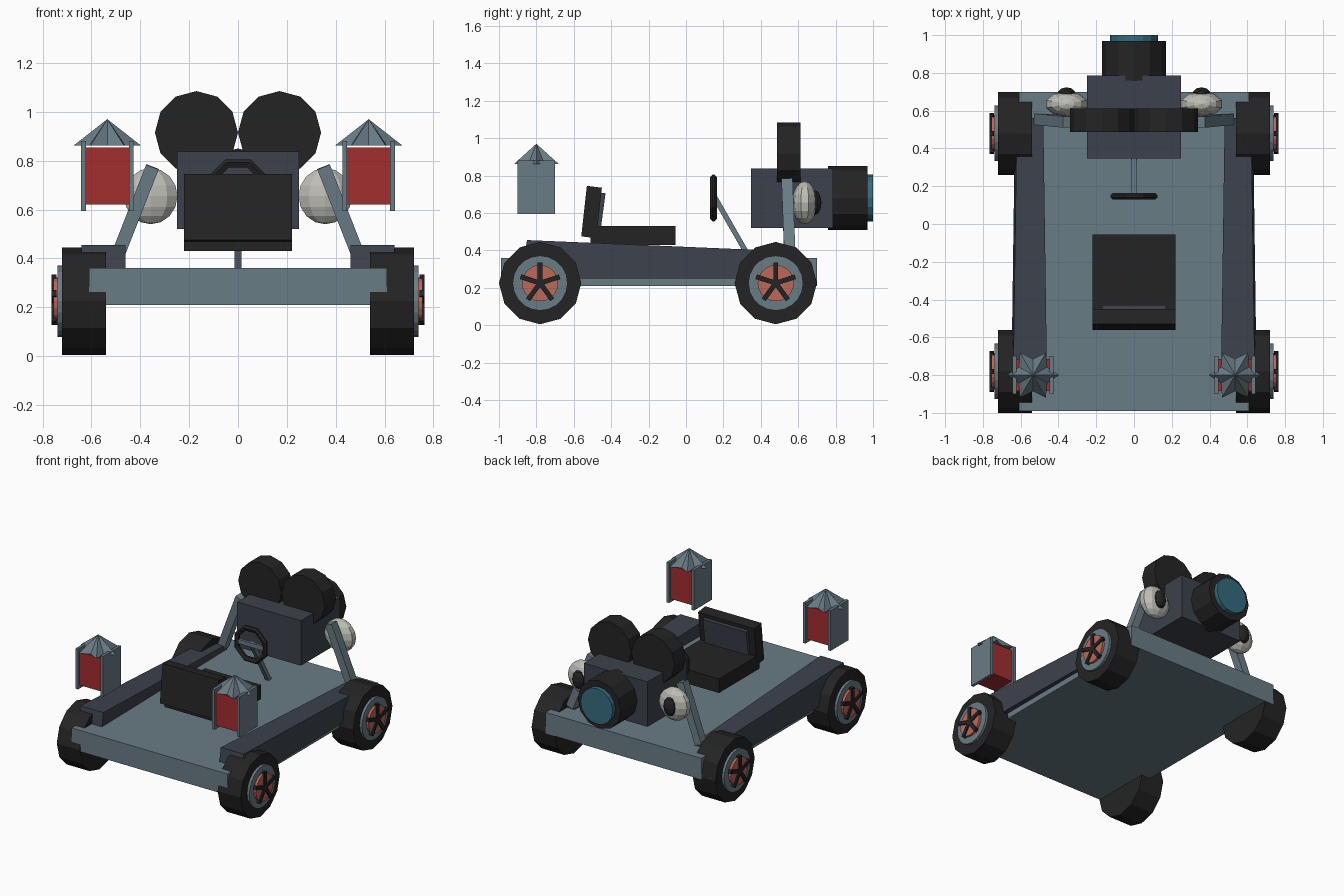
import bpy, bmesh, math
from mathutils import Matrix, Vector

if "Cube" in bpy.data.objects:
    bpy.data.objects.remove(bpy.data.objects["Cube"])

def srgb(r, g, b):
    f = lambda c: c / 12.92 if c <= 0.04045 else ((c + 0.055) / 1.055) ** 2.4
    return (f(r / 255), f(g / 255), f(b / 255), 1)

def material(name, *rgb):
    m = bpy.data.materials.new(name)
    m.diffuse_color = srgb(*rgb)
    m.use_nodes = True
    m.node_tree.nodes["Principled BSDF"].inputs["Base Color"].default_value = m.diffuse_color
    return m

STEEL = material("steel_grey", 105, 124, 133)
SLATE = material("dark_slate", 60, 66, 76)
BLACK = material("soft_black", 36, 36, 36)
RED = material("lantern_red", 162, 45, 47)
COPPER = material("copper_orange", 188, 104, 88)
WHITE = material("eye_white", 190, 190, 181)
TEAL = material("lens_teal", 53, 108, 127)

def finish(name, bm, mat):
    bmesh.ops.recalc_face_normals(bm, faces=bm.faces)
    me = bpy.data.meshes.new(name)
    bm.to_mesh(me)
    bm.free()
    me.materials.append(mat)
    ob = bpy.data.objects.new(name, me)
    bpy.context.collection.objects.link(ob)
    return ob

def box(name, x, y, z, mat):
    """Box from (min, max) ranges."""
    bm = bmesh.new()
    c = [(a[0] + a[1]) / 2 for a in (x, y, z)]
    s = [abs(a[1] - a[0]) for a in (x, y, z)]
    bmesh.ops.create_cube(bm, size=1, matrix=Matrix.Translation(c) @ Matrix.Diagonal((*s, 1)))
    return finish(name, bm, mat)

def disc(name, axis, centre, r, depth, mat, sides=12):
    """Prism along the x or y axis."""
    rot = Matrix.Rotation(math.pi / 2, 4, 'Y' if axis == 'x' else 'X')
    bm = bmesh.new()
    bmesh.ops.create_cone(bm, cap_ends=True, segments=sides, radius1=r, radius2=r,
                          depth=depth, matrix=Matrix.Translation(centre) @ rot)
    return finish(name, bm, mat)

def beam(name, a, b, w, d, mat):
    """Square bar between two points."""
    a, b = Vector(a), Vector(b)
    v = (b - a).normalized()
    side = v.cross(Vector((0, 1, 0)))
    if side.length < 0.01:
        side = Vector((1, 0, 0))
    side.normalize()
    other = v.cross(side)
    bm = bmesh.new()
    ends = [[bm.verts.new(p + side * i * w / 2 + other * j * d / 2)
             for i, j in ((-1, -1), (1, -1), (1, 1), (-1, 1))] for p in (a, b)]
    loft(bm, ends)
    return finish(name, bm, mat)

def loft(bm, rings):
    n = len(rings[0])
    for p, q in zip(rings, rings[1:]):
        for i in range(n):
            bm.faces.new((p[i], p[(i + 1) % n], q[(i + 1) % n], q[i]))
    bm.faces.new(rings[0])
    bm.faces.new(rings[-1])

def extrude_x(name, profile, half, mat):
    """Side profile (y, z) extruded across x."""
    bm = bmesh.new()
    loft(bm, [[bm.verts.new((x, y, z)) for y, z in profile] for x in (-half, half)])
    return finish(name, bm, mat)

def ellipsoid(name, centre, radii, mat, u, v):
    bm = bmesh.new()
    bmesh.ops.create_uvsphere(bm, u_segments=u, v_segments=v, radius=1,
                              matrix=Matrix.Translation(centre) @ Matrix.Diagonal((*radii, 1)))
    return finish(name, bm, mat)

# Chassis deck
box("chassis_deck", (-0.61, 0.61), (-0.99, 0.70), (0.21, 0.36), STEEL)

for s, side in ((1, "right"), (-1, "left")):
    # Tapered side rails
    bm = bmesh.new()
    rings = []
    for y0, y1, x0, x1, top in ((-0.885, -0.85, 0.46, 0.64, 0.455), (0.56, 0.56, 0.48, 0.62, 0.395)):
        rings.append([bm.verts.new((s * x, y, z)) for x, y, z in
                      ((x0, y0, 0.25), (x1 + 0.01, y0, 0.25), (x1, y1, top), (x0, y1, top))])
    loft(bm, rings)
    finish(side + "_rail", bm, SLATE)

    # Wheels: tyre, rim, hub disc and five spokes
    for y, end in ((-0.78, "front"), (0.48, "rear")):
        n = f"{side}_{end}_"
        c = lambda x: (s * x, y, 0.225)
        disc(n + "tyre", 'x', c(0.63), 0.22, 0.18, BLACK)
        disc(n + "rim", 'x', c(0.70), 0.147, 0.076, STEEL, 20)
        disc(n + "hub", 'x', c(0.71), 0.097, 0.09, COPPER, 20)
        bm = bmesh.new()
        for k in range(5):
            m = (Matrix.Translation(c(0.753)) @ Matrix.Rotation(k * math.tau / 5, 4, 'X')
                 @ Matrix.Translation((0, 0, 0.055)) @ Matrix.Diagonal((0.022, 0.026, 0.11, 1)))
            bmesh.ops.create_cube(bm, size=1, matrix=m)
        finish(n + "spokes", bm, BLACK)

    # Slanted arms holding the camera
    beam(side + "_support_arm", (s * 0.505, 0.555, 0.38), (s * 0.35, 0.54, 0.775), 0.055, 0.06, STEEL)

    # Film reels
    disc(side + "_film_reel", 'y', (s * 0.17, 0.55, 0.915), 0.17, 0.125, BLACK)

    # Eyes with pupils
    ellipsoid(side + "_eye", (s * 0.357, 0.635, 0.655), (0.115, 0.067, 0.115), WHITE, 10, 8)
    ellipsoid(side + "_pupil", (s * 0.357, 0.69, 0.655), (0.047, 0.034, 0.066), BLACK, 10, 6)

    # Lantern: red core, two side plates, star shaped roof
    lx, ly = s * 0.535, -0.80
    box(side + "_lantern_core", (lx - 0.09, lx + 0.09), (ly - 0.085, ly + 0.085), (0.62, 0.855), RED)
    for k, pn in ((-1, "inner"), (1, "outer")):
        box(f"{side}_lantern_{pn}_plate", (lx + s * k * 0.088, lx + s * k * 0.108),
            (ly - 0.1, ly + 0.1), (0.595, 0.88), STEEL)
    bm = bmesh.new()
    ring = []
    for i in range(12):
        r, a = (0.138 if i % 2 == 0 else 0.085), i * math.pi / 6
        ring.append(bm.verts.new((lx + r * math.cos(a), ly + r * math.sin(a), 0.862)))
    apex = bm.verts.new((lx, ly, 0.97))
    bm.faces.new(ring)
    for i in range(12):
        bm.faces.new((ring[i], ring[(i + 1) % 12], apex))
    finish(side + "_lantern_roof", bm, STEEL)

# Seat base, leaning back and pad
box("seat_base", (-0.22, 0.22), (-0.51, -0.055), (0.43, 0.53), BLACK)
extrude_x("seat_back", [(-0.56, 0.475), (-0.48, 0.465), (-0.45, 0.735), (-0.53, 0.745)], 0.22, BLACK)
extrude_x("seat_back_pad", [(-0.49, 0.52), (-0.455, 0.52), (-0.43, 0.705), (-0.47, 0.71)], 0.17, SLATE)

# Steering wheel, crossbar and column
bm = bmesh.new()
rings = []
for i in range(8):
    a = (i + 0.5) * math.tau / 8
    rings.append([bm.verts.new(((0.117 + dr) * math.cos(a), 0.147 + dy, 0.68 + (0.117 + dr) * math.sin(a)))
                  for dr, dy in ((0.018, 0.006), (0.005, 0.018), (-0.018, 0.008),
                                 (-0.018, -0.008), (0.005, -0.018), (0.018, -0.006))])
for i in range(8):
    p, q = rings[i], rings[(i + 1) % 8]
    for j in range(6):
        bm.faces.new((p[j], p[(j + 1) % 6], q[(j + 1) % 6], q[j]))
finish("steering_wheel", bm, BLACK)
box("steering_crossbar", (-0.105, 0.105), (0.138, 0.156), (0.665, 0.695), STEEL)
beam("steering_column", (0, 0.15, 0.69), (0, 0.345, 0.35), 0.028, 0.028, STEEL)

# Camera body, barrel and lens
box("camera_body", (-0.25, 0.25), (0.347, 0.787), (0.52, 0.838), SLATE)
disc("camera_barrel", 'y', (0, 0.865, 0.68), 0.17, 0.21, BLACK)
disc("camera_lens", 'y', (0, 0.975, 0.68), 0.126, 0.05, TEAL, 16)
